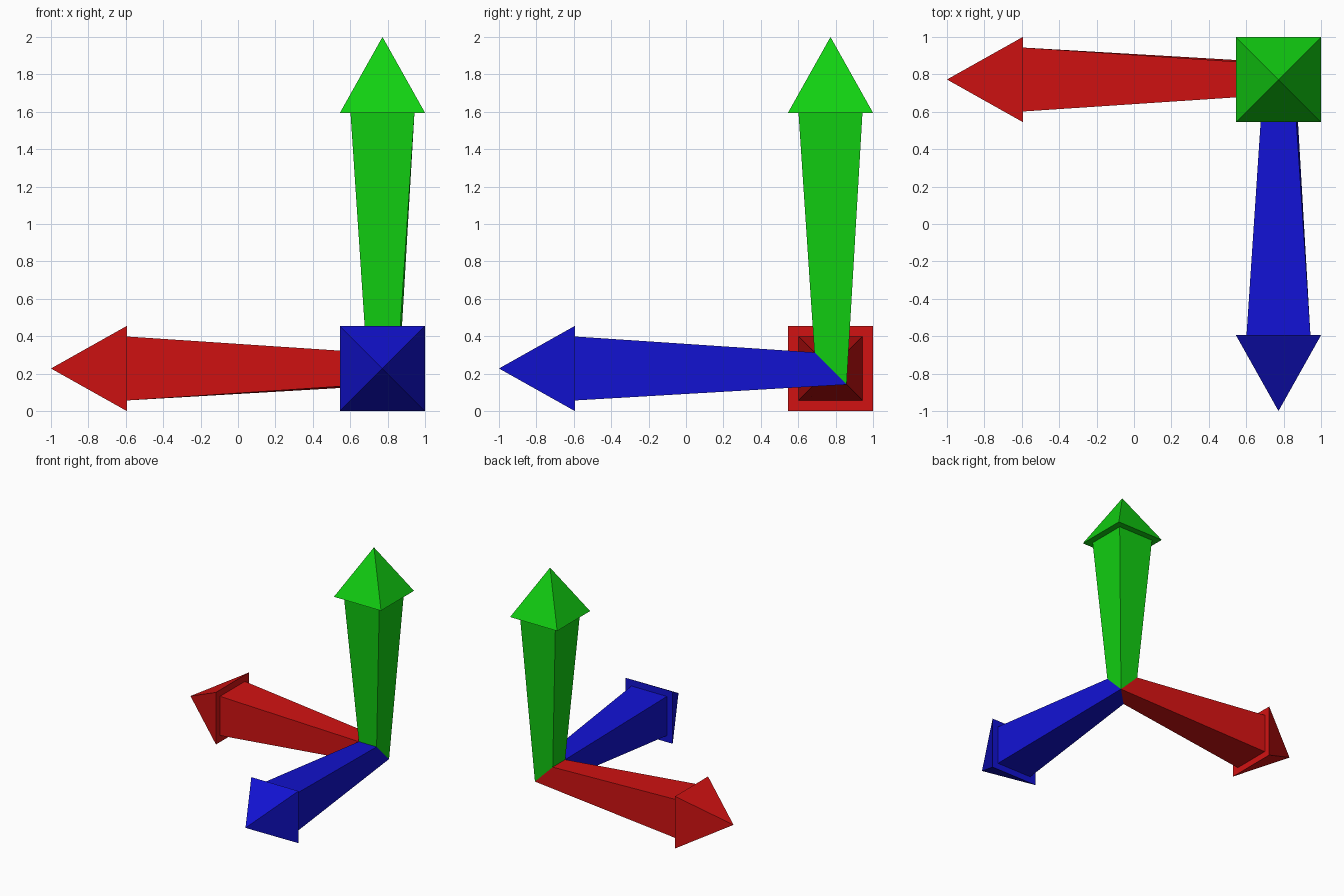
import bpy
import bmesh
from mathutils import Vector

cube = bpy.data.objects.get("Cube")
if cube:
    bpy.data.objects.remove(cube, do_unlink=True)

CENTRE = Vector((0.7725, 0.7725, 0.2275))  # middle of the joint
JOINT = 0.086        # half width of the shaft at the joint
SHAFT = 0.171        # half width of the shaft at the head
HEAD = 0.2275        # half width of the head
NECK, TIP = 1.367, 1.7725  # distances along the arrow

LEFTWARD, FORWARD, UP = Vector((-1, 0, 0)), Vector((0, -1, 0)), Vector((0, 0, 1))
CORNERS = ((-1, -1), (1, -1), (1, 1), (-1, 1))


def make_material(name, colour):
    mat = bpy.data.materials.new(name)
    mat.use_nodes = True
    mat.diffuse_color = colour
    mat.node_tree.nodes["Principled BSDF"].inputs["Base Color"].default_value = colour
    return mat


def make_object(name, bm, mat):
    bmesh.ops.recalc_face_normals(bm, faces=bm.faces)
    mesh = bpy.data.meshes.new(name)
    bm.to_mesh(mesh)
    bm.free()
    mesh.materials.append(mat)
    obj = bpy.data.objects.new(name, mesh)
    bpy.context.collection.objects.link(obj)


def square(bm, axis, e, f, half, along):
    return [bm.verts.new(CENTRE + axis * along + (e * i + f * j) * half)
            for i, j in CORNERS]


def make_arrow(name, axis, e, f, mat):
    # Tapered shaft, mitred so that all three share the outer corner of the joint
    bm = bmesh.new()
    base = square(bm, axis, e, f, JOINT, JOINT)
    base[0].co -= axis * 2 * JOINT
    top = square(bm, axis, e, f, SHAFT, NECK)
    for i in range(4):
        j = (i + 1) % 4
        bm.faces.new((base[i], base[j], top[j], top[i]))
    make_object(name + "_shaft", bm, mat)

    # Pyramid head
    bm = bmesh.new()
    rim = square(bm, axis, e, f, HEAD, NECK)
    tip = bm.verts.new(CENTRE + axis * TIP)
    bm.faces.new(rim)
    for i in range(4):
        bm.faces.new((rim[i], rim[(i + 1) % 4], tip))
    make_object(name + "_head", bm, mat)


make_arrow("side_arrow", LEFTWARD, FORWARD, UP,
           make_material("red", (0.64, 0.006, 0.006, 1)))
make_arrow("front_arrow", FORWARD, UP, LEFTWARD,
           make_material("blue", (0.006, 0.006, 0.64, 1)))
make_arrow("upright_arrow", UP, LEFTWARD, FORWARD,
           make_material("green", (0.006, 0.64, 0.006, 1)))
